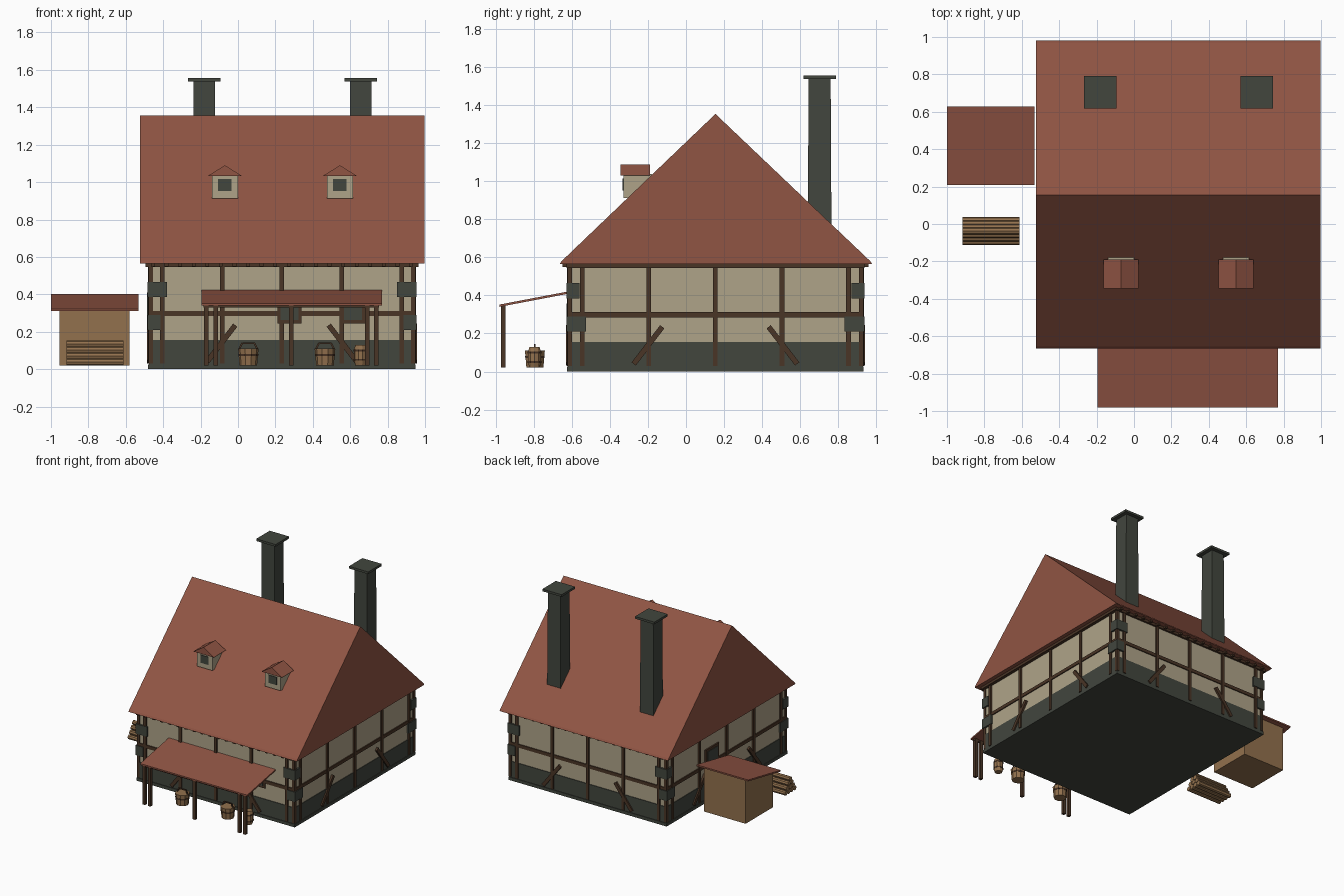
import bpy, bmesh, math
from mathutils import Vector, Matrix

cube = bpy.data.objects.get("Cube")
if cube:
    bpy.data.objects.remove(cube, do_unlink=True)


def material(name, rgb):
    m = bpy.data.materials.new(name)
    m.use_nodes = True
    m.diffuse_color = (*rgb, 1)
    m.node_tree.nodes["Principled BSDF"].inputs["Base Color"].default_value = (*rgb, 1)
    return m


ROOF = material("red_tile", (0.28, 0.09, 0.057))
PLASTER = material("cream_plaster", (0.43, 0.37, 0.25))
STONE = material("dark_stone", (0.054, 0.061, 0.048))
TIMBER = material("dark_timber", (0.068, 0.035, 0.019))
WOOD = material("tan_wood", (0.29, 0.165, 0.075))


def finish(name, bm, mat):
    bmesh.ops.recalc_face_normals(bm, faces=bm.faces)
    mesh = bpy.data.meshes.new(name)
    bm.to_mesh(mesh)
    bm.free()
    mesh.materials.append(mat)
    ob = bpy.data.objects.new(name, mesh)
    bpy.context.collection.objects.link(ob)
    return ob


def box(name, x, y, z, mat, top=1.0):
    """Box from (low, high) ranges; top scales the upper face."""
    bm = bmesh.new()
    bmesh.ops.create_cube(bm, size=1)
    for v in bm.verts:
        k = top if v.co.z > 0 else 1
        v.co = ((x[0] + x[1]) / 2 + v.co.x * k * (x[1] - x[0]),
                (y[0] + y[1]) / 2 + v.co.y * k * (y[1] - y[0]),
                z[1] if v.co.z > 0 else z[0])
    return finish(name, bm, mat)


def prism(name, profile, low, high, mat, axis="x"):
    """Extrude a (y, z) profile along x, or an (x, z) profile along y."""
    bm = bmesh.new()
    put = (lambda a, b, t: (t, a, b)) if axis == "x" else (lambda a, b, t: (a, t, b))
    face = bm.faces.new([bm.verts.new(put(a, b, low)) for a, b in profile])
    new = bmesh.ops.extrude_face_region(bm, geom=[face])["geom"]
    shift = Vector(put(0, 0, high - low))
    bmesh.ops.translate(bm, vec=shift, verts=[v for v in new if isinstance(v, bmesh.types.BMVert)])
    return finish(name, bm, mat)


def beam(name, a, b, thick, mat):
    a, b = Vector(a), Vector(b)
    d = b - a
    bm = bmesh.new()
    bmesh.ops.create_cube(bm, size=1)
    turn = d.to_track_quat("Z", "Y").to_matrix().to_4x4()
    bm.transform(Matrix.Translation((a + b) / 2) @ turn @ Matrix.Diagonal((thick, thick, d.length, 1)))
    return finish(name, bm, mat)


def lathe(name, centre, rings, mat, sides=10):
    """Closed round body from (radius, height) rings."""
    bm = bmesh.new()
    loops = [[bm.verts.new((centre[0] + r * math.cos(math.tau * i / sides),
                            centre[1] + r * math.sin(math.tau * i / sides), h))
              for i in range(sides)] for r, h in rings]
    for lo, hi in zip(loops, loops[1:]):
        for i in range(sides):
            j = (i + 1) % sides
            bm.faces.new((lo[i], lo[j], hi[j], hi[i]))
    bm.faces.new(loops[0])
    bm.faces.new(loops[-1])
    return finish(name, bm, mat)


# House body: half sizes around its centre
CX, CY, HX, HY = 0.235, 0.155, 0.705, 0.77


def around(dx, dy):
    return (CX - HX - dx, CX + HX + dx), (CY - HY - dy, CY + HY + dy)


box("base_slab", *around(0.01, 0.01), (0, 0.025), STONE)
box("foundation", *around(0.005, 0.005), (0.02, 0.155), STONE)
box("walls", *around(0, 0), (0.15, 0.56), PLASTER)
box("wall_plate", *around(0.025, 0.015), (0.545, 0.566), TIMBER)
box("middle_rail", *around(0.008, 0.008), (0.285, 0.312), TIMBER)


def span(centre, sign, lo, hi):
    return tuple(sorted((centre + sign * lo, centre + sign * hi)))


# Timber posts and braces, repeated on opposite walls
for s in (-1, 1):
    for k in range(-2, 3):
        x, y = CX + 0.32 * k, CY + 0.35 * k
        box("front_back_post", (x - 0.012, x + 0.012), span(CY, s, HY - 0.01, HY + 0.012), (0.03, 0.55), TIMBER)
        box("side_post", span(CX, s, HX - 0.01, HX + 0.012), (y - 0.012, y + 0.012), (0.03, 0.55), TIMBER)
    for t in (-1, 1):
        wy, wx = CY + s * (HY + 0.002), CX + s * (HX + 0.002)
        beam("front_back_brace", (CX + t * 0.25, wy, 0.235), (CX + t * 0.40, wy, 0.04), 0.028, TIMBER)
        beam("side_brace", (wx, CY + t * 0.28, 0.235), (wx, CY + t * 0.43, 0.04), 0.028, TIMBER)
        # Corner posts and alternating corner stones
        box("corner_post", span(CX, s, HX - 0.015, HX + 0.008), span(CY, t, HY - 0.015, HY + 0.008),
            (0.03, 0.55), TIMBER)
        box("upper_corner_stone", span(CX, s, 0.615, HX + 0.015), span(CY, t, 0.715, HY + 0.015),
            (0.385, 0.465), STONE)
        box("lower_corner_stone", span(CX, s, 0.65, HX + 0.015), span(CY, t, 0.68, HY + 0.015),
            (0.21, 0.29), STONE)

# Front windows and side door
for x in (0.275, 0.615):
    box("front_window_frame", (x - 0.065, x + 0.065), (-0.624, -0.61), (0.245, 0.375), TIMBER)
    box("front_window_pane", (x - 0.048, x + 0.048), (-0.628, -0.62), (0.262, 0.358), STONE)
box("door_frame", (-0.482, -0.465), (0.26, 0.43), (0.03, 0.43), TIMBER)
box("door_panel", (-0.486, -0.48), (0.28, 0.41), (0.03, 0.41), STONE)

# Main roof with small rafter ends under the eaves
prism("main_roof", [(-0.665, 0.565), (-0.655, 0.58), (CY, 1.355), (0.97, 0.58), (0.98, 0.565)],
      -0.523, 0.997, ROOF)
for i in range(20):
    x = CX - 0.69 + i * 1.38 / 19
    for s in (-1, 1):
        box("rafter_end", (x - 0.01, x + 0.01), span(CY, s, HY, HY + 0.035), (0.55, 0.567), TIMBER)

# Chimneys
for x in (-0.18, 0.657):
    box("chimney", (x - 0.062, x + 0.062), (0.64, 0.766), (0.6, 1.54), STONE, top=0.92)
    box("chimney_cap", (x - 0.087, x + 0.087), (0.617, 0.79), (1.538, 1.556), STONE)

# Dormers
for x in (-0.07, 0.545):
    box("dormer_body", (x - 0.07, x + 0.07), (-0.33, -0.18), (0.913, 1.04), PLASTER)
    box("dormer_window", (x - 0.036, x + 0.036), (-0.335, -0.328), (0.952, 1.016), STONE)
    prism("dormer_roof", [(x - 0.093, 1.032), (x, 1.09), (x + 0.093, 1.032)], -0.345, -0.19, ROOF, "y")

# Porch
prism("porch_roof", [(-0.982, 0.34), (-0.61, 0.411), (-0.61, 0.423), (-0.982, 0.352)], -0.195, 0.77, ROOF)
for x in (-0.17, -0.12, 0.285, 0.69, 0.74):
    box("porch_post", (x - 0.012, x + 0.012), (-0.974, -0.95), (0.02, 0.35), TIMBER)
box("porch_beam", (-0.185, 0.755), (-0.97, -0.952), (0.33, 0.345), TIMBER)

# Buckets with handles, and a barrel
for x in (0.055, 0.465):
    y = -0.795
    lathe("bucket", (x, y), [(0.047, 0.02), (0.055, 0.11)], WOOD)
    lathe("bucket_hoop", (x, y), [(0.053, 0.07), (0.054, 0.082)], TIMBER)
    rim, grip = 0.052, 0.032
    for s in (-1, 1):
        beam("handle_side", (x + s * rim, y, 0.1), (x + s * grip, y, 0.14), 0.009, TIMBER)
    beam("handle_top", (x - grip, y, 0.139), (x + grip, y, 0.139), 0.009, TIMBER)
lathe("barrel", (0.655, -0.797), [(0.028, 0.02), (0.036, 0.05), (0.036, 0.1), (0.028, 0.13)], WOOD)
for z in (0.045, 0.095):
    lathe("barrel_hoop", (0.655, -0.797), [(0.038, z), (0.038, z + 0.01)], TIMBER)

# Side shed with sloping roof
prism("shed_body", [(0.24, 0.02), (0.595, 0.02), (0.595, 0.386), (0.24, 0.31)], -0.955, -0.58, WOOD)
prism("shed_roof", [(0.208, 0.31), (0.628, 0.39), (0.628, 0.402), (0.208, 0.322)], -1.0, -0.533, ROOF)

# Log pile
R = 0.0185
for row in range(4):
    for i in range(4 - row):
        log = lathe("log", (0, 0), [(R, -0.153), (R, 0.153)], WOOD, sides=8)
        log.rotation_euler = (0, math.pi / 2, 0)
        log.location = (-0.765, -0.038 + (i - (3 - row) / 2) * 2.05 * R, 0.02 + R + row * 1.73 * R)
